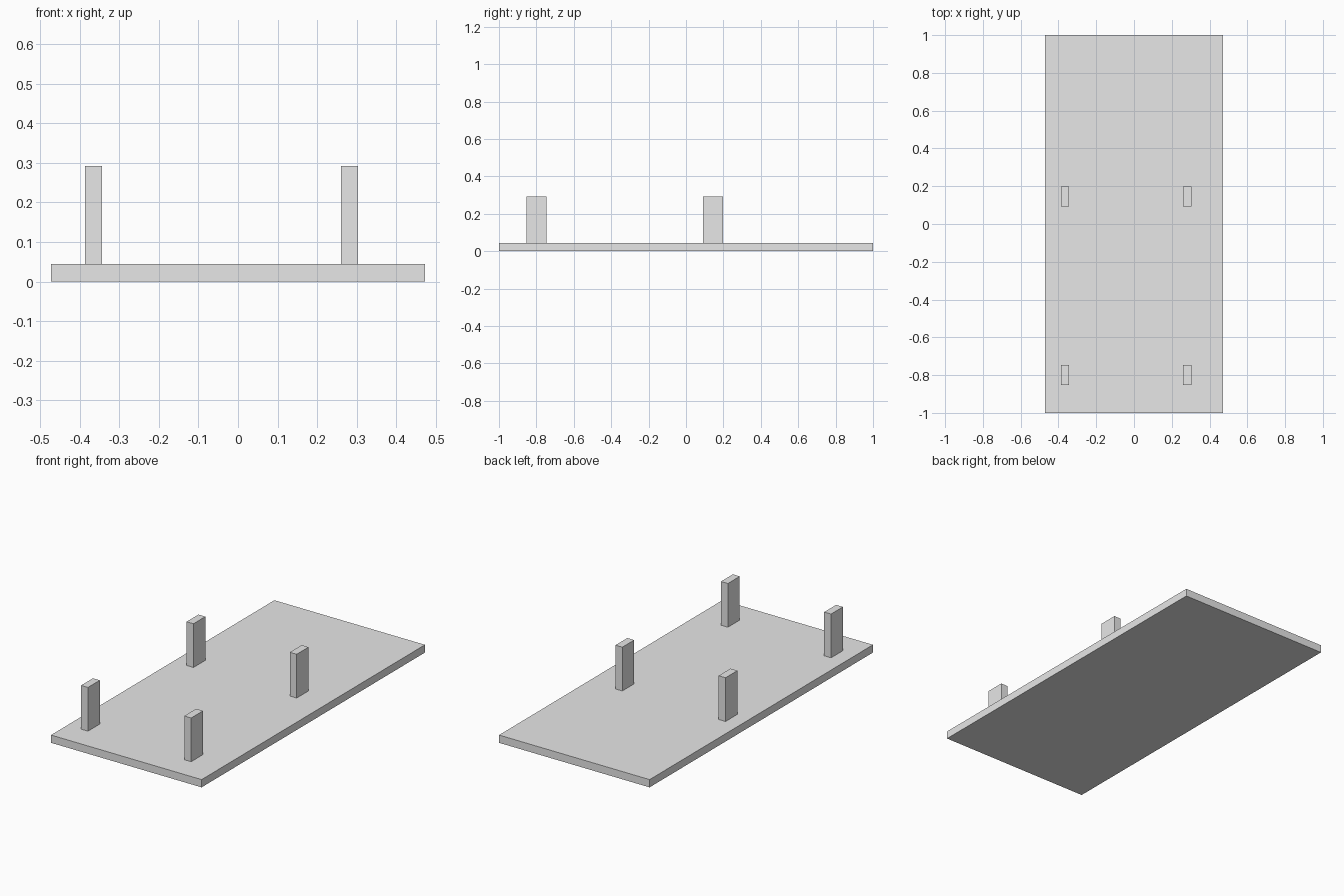
import bpy

cube = bpy.data.objects.get("Cube")
if cube:
    bpy.data.objects.remove(cube, do_unlink=True)

# Single plain grey material
grey = bpy.data.materials.new("light_grey")
grey.use_nodes = True
colour = (0.8, 0.8, 0.8, 1.0)
grey.diffuse_color = colour
grey.node_tree.nodes["Principled BSDF"].inputs["Base Color"].default_value = colour


def box(name, centre, size):
    bpy.ops.mesh.primitive_cube_add(size=1, location=centre)
    obj = bpy.context.object
    obj.name = name
    obj.scale = size
    bpy.ops.object.transform_apply(location=False, rotation=False, scale=True)
    obj.data.materials.append(grey)
    return obj


WIDTH, LENGTH, THICKNESS = 0.944, 2.0, 0.044
POST_HEIGHT = 0.248

# Flat base board
box("base_board", (0, 0, THICKNESS / 2), (WIDTH, LENGTH, THICKNESS))

# Four upright posts standing on the board
for side, x in (("right", -0.365), ("left", 0.282)):
    for end, y in (("front", -0.8), ("rear", 0.145)):
        box(f"{end}_{side}_post", (x, y, THICKNESS + POST_HEIGHT / 2),
            (0.043, 0.106, POST_HEIGHT))
